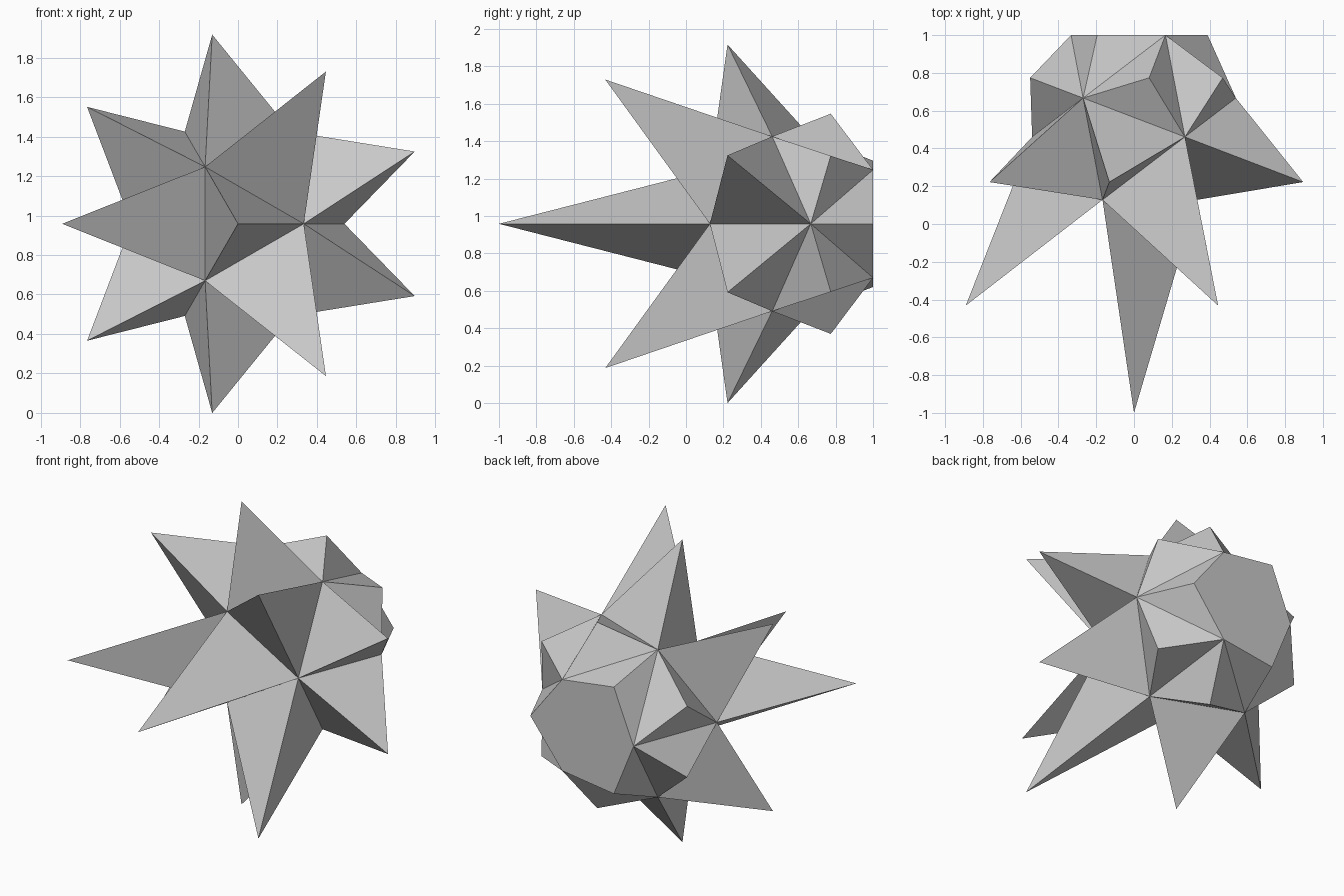
import bpy
import bmesh
from mathutils import Matrix, Vector

cube = bpy.data.objects.get("Cube")
if cube:
    bpy.data.objects.remove(cube, do_unlink=True)

CORE_RADIUS = 0.549
CENTRE = Vector((0, 0.564, 0.958))
# Spike tip distance from the centre, by the facing (-y share) of its base face
TIP_REACH = {1.0: 1.564, 0.745: 1.336, 0.333: 1.026, -0.333: 0.63, -0.745: 0.585}

# One plain grey for the whole body
grey = bpy.data.materials.new("plain_grey")
grey.use_nodes = True
colour = (0.58, 0.58, 0.58, 1)
grey.diffuse_color = colour
grey.node_tree.nodes["Principled BSDF"].inputs["Base Color"].default_value = colour

# Icosahedron core, turned so one face looks to -y with a corner towards +x
bm = bmesh.new()
bmesh.ops.create_icosphere(bm, subdivisions=1, radius=CORE_RADIUS)
bm.faces.ensure_lookup_table()
face = bm.faces[0]
middle = face.calc_center_median()
x_axis = (face.verts[0].co - middle).normalized()
y_axis = -middle.normalized()
turn = Matrix((x_axis, y_axis, x_axis.cross(y_axis)))
bmesh.ops.transform(bm, matrix=turn.to_4x4(), verts=bm.verts)
bm.normal_update()

# A spike on every face except the flat back one
spiked = [f for f in bm.faces if f.normal.y < 0.9]
tips = bmesh.ops.poke(bm, faces=spiked)["verts"]
for tip in tips:
    direction = tip.co.normalized()
    facing = min(TIP_REACH, key=lambda k: abs(k + direction.y))
    tip.co = direction * TIP_REACH[facing]

# Merge the back face with its level neighbours into one flat base
bm.normal_update()
back = [f for f in bm.faces if f.normal.y > 0.99]
bmesh.ops.dissolve_faces(bm, faces=back)
bmesh.ops.translate(bm, vec=CENTRE, verts=bm.verts)
bmesh.ops.recalc_face_normals(bm, faces=bm.faces)

mesh = bpy.data.meshes.new("spiked_star")
bm.to_mesh(mesh)
bm.free()
mesh.materials.append(grey)
star = bpy.data.objects.new("spiked_star", mesh)
bpy.context.collection.objects.link(star)
